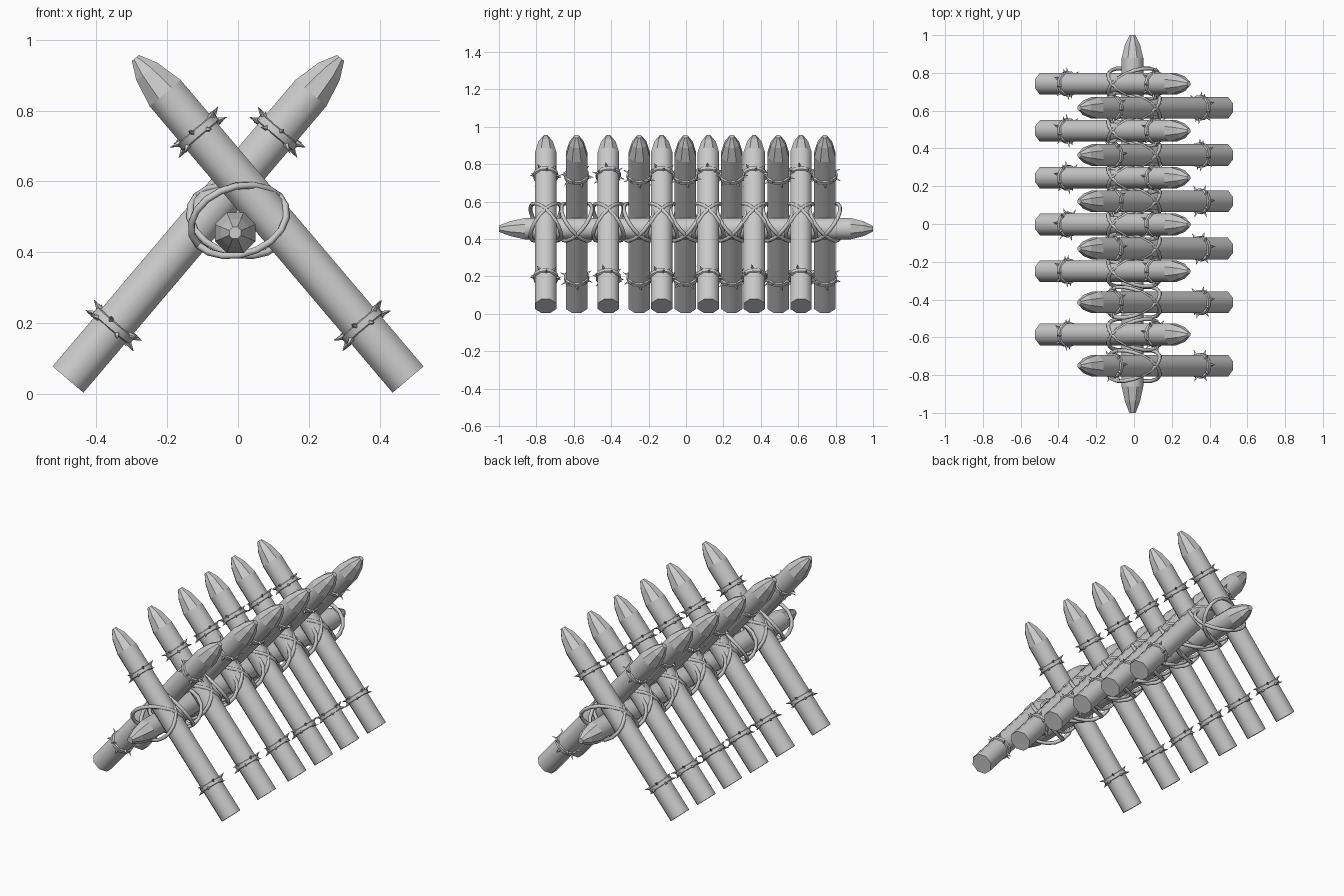
import bpy, bmesh, math, random
from mathutils import Matrix, Vector

if "Cube" in bpy.data.objects:
    bpy.data.objects.remove(bpy.data.objects["Cube"])

random.seed(4)
SIDES = 8
TILT = math.radians(40.3)


def add_object(name, bm, matrix):
    bmesh.ops.recalc_face_normals(bm, faces=bm.faces)
    me = bpy.data.meshes.new(name)
    bm.to_mesh(me)
    bm.free()
    ob = bpy.data.objects.new(name, me)
    ob.matrix_world = matrix
    bpy.context.collection.objects.link(ob)
    return ob


def lathe(bm, profile, sides, spin=0.0):
    """Closed stack of rings (radius, height, smooth above) along local z."""
    rings = []
    for r, h, _ in profile:
        rings.append([bm.verts.new((r * math.cos(spin + math.tau * i / sides),
                                    r * math.sin(spin + math.tau * i / sides), h))
                      for i in range(sides)])
    for k in range(len(rings) - 1):
        a, b = rings[k], rings[k + 1]
        for i in range(sides):
            j = (i + 1) % sides
            bm.faces.new((a[i], a[j], b[j], b[i])).smooth = profile[k][2]
    bm.faces.new(rings[0][::-1])
    bm.faces.new(rings[-1])


def stake(name, matrix, spin):
    bm = bmesh.new()
    lathe(bm, [(0.062, 0, True), (0.062, 1.06, False),
               (0.042, 1.14, False), (0.014, 1.19, False)], SIDES, spin)
    add_object(name, bm, matrix)


def spiked_band(name, matrix, spin):
    bm = bmesh.new()
    # thin collar
    lathe(bm, [(0.06, -0.013, False), (0.068, -0.010, True),
               (0.068, 0.010, False), (0.06, 0.013, False)], 12, spin)
    # barbs in two staggered rows
    for i in range(10):
        a = spin + math.tau * i / 10
        out = Vector((math.cos(a), math.sin(a), 0))
        up = 0.014 if i % 2 else -0.014
        direction = (out + Vector((0, 0, up * 25))).normalized()
        m = Matrix.Translation(out * 0.074 + Vector((0, 0, up))) \
            @ direction.to_track_quat('Z', 'Y').to_matrix().to_4x4()
        bmesh.ops.create_cone(bm, cap_ends=True, segments=4, radius1=0.010,
                              radius2=0, depth=0.034, matrix=m)
    add_object(name, bm, matrix)


def rope_loop(name, y, side, twist):
    """Tilted rope ring round a stake and the beam."""
    cu = bpy.data.curves.new(name, 'CURVE')
    cu.dimensions = '3D'
    cu.bevel_depth = 0.0105
    cu.bevel_resolution = 1
    n = 18
    sp = cu.splines.new('POLY')
    sp.points.add(n - 1)
    sp.use_cyclic_u = True
    c, s = math.cos(0.30), math.sin(0.30)
    for i, p in enumerate(sp.points):
        t = math.tau * i / n
        u, v = 0.138 * math.cos(t), 0.096 * math.sin(t)
        p.co = (side * (0.002 + u * c - v * s),
                y + twist * 0.082 * math.sin(t - 0.35),
                0.49 + u * s + v * c, 1)
    ob = bpy.data.objects.new(name, cu)
    bpy.context.collection.objects.link(ob)


# crossed stakes: side = +1 has its foot at +x, side = -1 at -x
ROWS = {1: [-0.75, -0.415, -0.13, 0.12, 0.365, 0.615],
        -1: [-0.585, -0.25, -0.003, 0.245, 0.493, 0.742]}
for side, ys in ROWS.items():
    for k, y in enumerate(ys):
        tag = f"{'right' if side > 0 else 'left'}_{k + 1}"
        m = Matrix.Translation((side * 0.48, y, 0.041)) @ Matrix.Rotation(-side * TILT, 4, 'Y')
        stake(f"stake_{tag}", m, math.pi / 8)
        for part, h in (("lower", 0.2), ("upper", 0.915)):
            spiked_band(f"{part}_barbed_band_{tag}",
                        m @ Matrix.Translation((0, 0, h))
                        @ Matrix.Rotation(random.uniform(-0.06, 0.06), 4, 'X'),
                        random.uniform(0, 0.6))
        for twist in (1, -1):
            rope_loop(f"rope_{tag}_{'a' if twist > 0 else 'b'}", y, side, twist)

# horizontal beam, sharpened at both ends
bm = bmesh.new()
lathe(bm, [(0.018, -1.0, False), (0.043, -0.94, False), (0.062, -0.86, True),
           (0.062, 0.88, False), (0.043, 0.95, False), (0.016, 1.0, False)], SIDES, math.pi / 8)
add_object("cross_beam", bm, Matrix.Translation((-0.008, 0, 0.455))
           @ Matrix.Rotation(-math.pi / 2, 4, 'X'))
